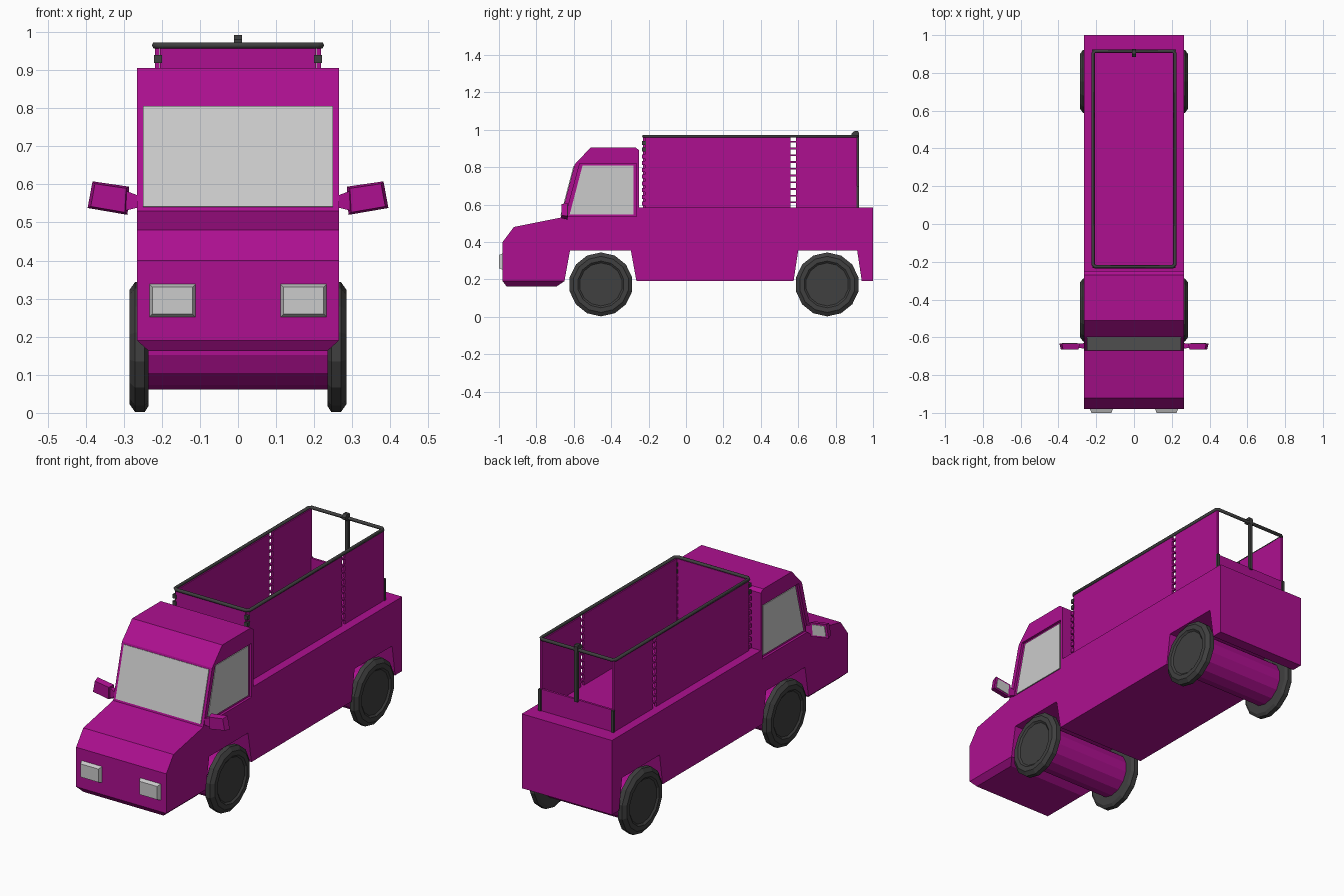
import bpy, bmesh, math
from mathutils import Vector

if "Cube" in bpy.data.objects:
    bpy.data.objects.remove(bpy.data.objects["Cube"])


def material(name, rgb):
    m = bpy.data.materials.new(name)
    m.diffuse_color = (*rgb, 1)
    m.use_nodes = True
    m.node_tree.nodes["Principled BSDF"].inputs["Base Color"].default_value = m.diffuse_color
    return m


PAINT = material("magenta_paint", (0.42, 0.005, 0.28))
DARK = material("dark_rubber", (0.05, 0.05, 0.05))


def finish(name, bm, mat=None):
    bmesh.ops.recalc_face_normals(bm, faces=bm.faces)
    me = bpy.data.meshes.new(name)
    bm.to_mesh(me)
    bm.free()
    ob = bpy.data.objects.new(name, me)
    bpy.context.collection.objects.link(ob)
    if mat:
        me.materials.append(mat)
    return ob


def loft(name, a, b, mat=None):
    """Solid between two matching closed loops of points."""
    bm = bmesh.new()
    va, vb = [bm.verts.new(p) for p in a], [bm.verts.new(p) for p in b]
    bm.faces.new(va)
    bm.faces.new(vb[::-1])
    n = len(va)
    for i in range(n):
        j = (i + 1) % n
        bm.faces.new((va[i], vb[i], vb[j], va[j]))
    return finish(name, bm, mat)


def side_prism(name, yz, x0, x1, mat=None):
    return loft(name, [(x0, *p) for p in yz], [(x1, *p) for p in yz], mat)


def front_prism(name, xz, y0, y1, mat=None):
    return loft(name, [(x, y0, z) for x, z in xz], [(x, y1, z) for x, z in xz], mat)


def box(name, x, y, z, mat=None):
    return front_prism(name, [(x[0], z[0]), (x[1], z[0]), (x[1], z[1]), (x[0], z[1])], *y, mat)


def lathe(name, prof, y, z, mat, n=14):
    """Revolve (x, radius) points around an axis along x."""
    bm = bmesh.new()
    rings = []
    for x, r in prof:
        rings.append([bm.verts.new((x, y + r * math.sin(math.tau * i / n),
                                    z + r * math.cos(math.tau * i / n))) for i in range(n)])
    for a, b in zip(rings, rings[1:]):
        for i in range(n):
            j = (i + 1) % n
            bm.faces.new((a[i], a[j], b[j], b[i]))
    bm.faces.new(rings[0])
    bm.faces.new(rings[-1])
    return finish(name, bm, mat)


# Cab, bonnet and bed body with wheel arches, one side profile
W = 0.265
profile = [(-0.98, 0.19), (-0.98, 0.40), (-0.92, 0.48), (-0.67, 0.53), (-0.595, 0.815),
           (-0.51, 0.905), (-0.27, 0.905), (-0.25, 0.89), (-0.25, 0.585), (1.0, 0.585),
           (1.0, 0.19), (0.94, 0.19), (0.915, 0.355), (0.60, 0.355), (0.575, 0.19),
           (-0.265, 0.19), (-0.295, 0.355), (-0.62, 0.355), (-0.65, 0.19)]
body = side_prism("body", profile, -W, W, PAINT)

# Tapered chin under the nose
loft("front_chin",
     [(-W, -0.98, 0.19), (W, -0.98, 0.19), (W, -0.65, 0.19), (-W, -0.65, 0.19)],
     [(-0.235, -0.96, 0.163), (0.235, -0.96, 0.163), (0.235, -0.69, 0.163), (-0.235, -0.69, 0.163)], PAINT)

# Windscreen lying just proud of its sloping frame
lo, hi = Vector((0, -0.667, 0.541)), Vector((0, -0.598, 0.805))
out = Vector((0, -0.967, 0.254)) * 0.004
quad = [lo - Vector((0.25, 0, 0)), lo + Vector((0.25, 0, 0)),
        hi + Vector((0.25, 0, 0)), hi - Vector((0.25, 0, 0))]
loft("windscreen", [p + out for p in quad], [p - out for p in quad])

# Recessed side windows
opening = [(-0.645, 0.535), (-0.568, 0.82), (-0.265, 0.82), (-0.265, 0.535)]
pane = [(-0.622, 0.547), (-0.553, 0.81), (-0.28, 0.81), (-0.28, 0.547)]
for s, side in ((1, "right"), (-1, "left")):
    cut = side_prism(f"{side}_window_cutter", opening, s * 0.252, s * 0.3)
    cut.hide_render = True
    cut.hide_viewport = True
    cut.display_type = 'WIRE'
    mod = body.modifiers.new(f"{side}_window", 'BOOLEAN')
    mod.object = cut
    mod.operation = 'DIFFERENCE'
    mod.solver = 'EXACT'
    side_prism(f"{side}_window", pane, s * 0.245, s * 0.257)

    # Headlight with sloping rim and a lens set into it
    def rect(d, y):
        x0, x1, z0, z1 = 0.11 + d, 0.235 - d, 0.25 + d, 0.34 - d
        return [(s * x0, y, z0), (s * x1, y, z0), (s * x1, y, z1), (s * x0, y, z1)]
    loft(f"{side}_headlight", rect(0, -0.975), rect(0.01, -1.0))

    # Door mirror: arm, shell and rear-facing glass
    loft(f"{side}_mirror_arm",
         [(s * 0.26, -0.66, 0.54), (s * 0.26, -0.63, 0.54), (s * 0.26, -0.63, 0.57), (s * 0.26, -0.66, 0.57)],
         [(s * 0.30, -0.655, 0.53), (s * 0.30, -0.635, 0.53), (s * 0.30, -0.635, 0.585), (s * 0.30, -0.655, 0.585)],
         PAINT)
    shell = [(0.29, 0.52), (0.395, 0.538), (0.382, 0.608), (0.286, 0.594)]
    c = (0.339, 0.565)
    small = [(c[0] + (x - c[0]) * 0.85, c[1] + (z - c[1]) * 0.85) for x, z in shell]
    loft(f"{side}_mirror_shell", [(s * x, -0.633, z) for x, z in shell],
         [(s * x, -0.665, z) for x, z in small], PAINT)
    glass = [(s * (c[0] + (x - c[0]) * 0.75), c[1] + (z - c[1]) * 0.75) for x, z in shell]
    front_prism(f"{side}_mirror_glass", glass, -0.64, -0.63)

# Wheels and thick axle drums
tyre = [(0.235, 0.155), (0.245, 0.171), (0.27, 0.171), (0.285, 0.15),
        (0.285, 0.125), (0.277, 0.115), (0.277, 0.04)]
for y, end in ((-0.455, "front"), (0.755, "rear")):
    for s, side in ((1, "right"), (-1, "left")):
        lathe(f"{end}_{side}_wheel", [(s * x, r) for x, r in tyre], y, 0.173, DARK)
    lathe(f"{end}_axle", [(-0.24, 0.115), (0.24, 0.115)], y, 0.177, PAINT)

# Cargo box walls: side panels split by a slatted gap, open back with low tailgate
X, T, Z0, Z1 = 0.218, 0.012, 0.58, 0.96
box("cargo_front_wall", (-0.205, 0.205), (-0.23, -0.218), (Z0, Z1), PAINT)
box("tailgate", (-X, X), (0.905, 0.917), (Z0, 0.70), PAINT)
for s, side in ((1, "right"), (-1, "left")):
    xs = sorted((s * X, s * (X - T)))
    box(f"{side}_front_panel", xs, (-0.218, 0.56), (Z0, Z1), PAINT)
    box(f"{side}_rear_panel", xs, (0.587, 0.915), (Z0, Z1), PAINT)
    for i in range(10):
        z = 0.607 + i * 0.036
        box(f"{side}_gap_slat_{i}", xs, (0.555, 0.59), (z, z + 0.009), PAINT)
        box(f"{side}_corner_hinge_{i}", sorted((s * 0.20, s * 0.221)), (-0.234, -0.215),
            (z - 0.012, z + 0.009), DARK if i > 7 else PAINT)
    box(f"{side}_tailgate_latch", sorted((s * 0.207, s * 0.222)), (0.912, 0.924), (Z0, 0.70), DARK)

# Top rail around the cargo box with cut corners
k = 0.012
y0, y1 = -0.226, 0.915
rail_pts = [(-X + k, y0), (X - k, y0), (X, y0 + k), (X, y1 - k),
            (X - k, y1), (-X + k, y1), (-X, y1 - k), (-X, y0 + k)]
curve = bpy.data.curves.new("top_rail", 'CURVE')
curve.dimensions = '3D'
curve.bevel_depth = 0.009
curve.bevel_resolution = 1
sp = curve.splines.new('POLY')
sp.points.add(len(rail_pts) - 1)
for p, (x, y) in zip(sp.points, rail_pts):
    p.co = (x, y, 0.965, 1)
sp.use_cyclic_u = True
curve.materials.append(DARK)
bpy.context.collection.objects.link(bpy.data.objects.new("top_rail", curve))

# Rear centre pole with its clamp over the rail
box("rear_pole", (-0.009, 0.009), (0.912, 0.926), (0.69, 0.985), DARK)
side_prism("pole_clamp", [(0.885, 0.968), (0.885, 0.98), (0.9, 0.992), (0.92, 0.992),
                          (0.926, 0.98), (0.926, 0.955), (0.905, 0.955)], -0.011, 0.011, DARK)
